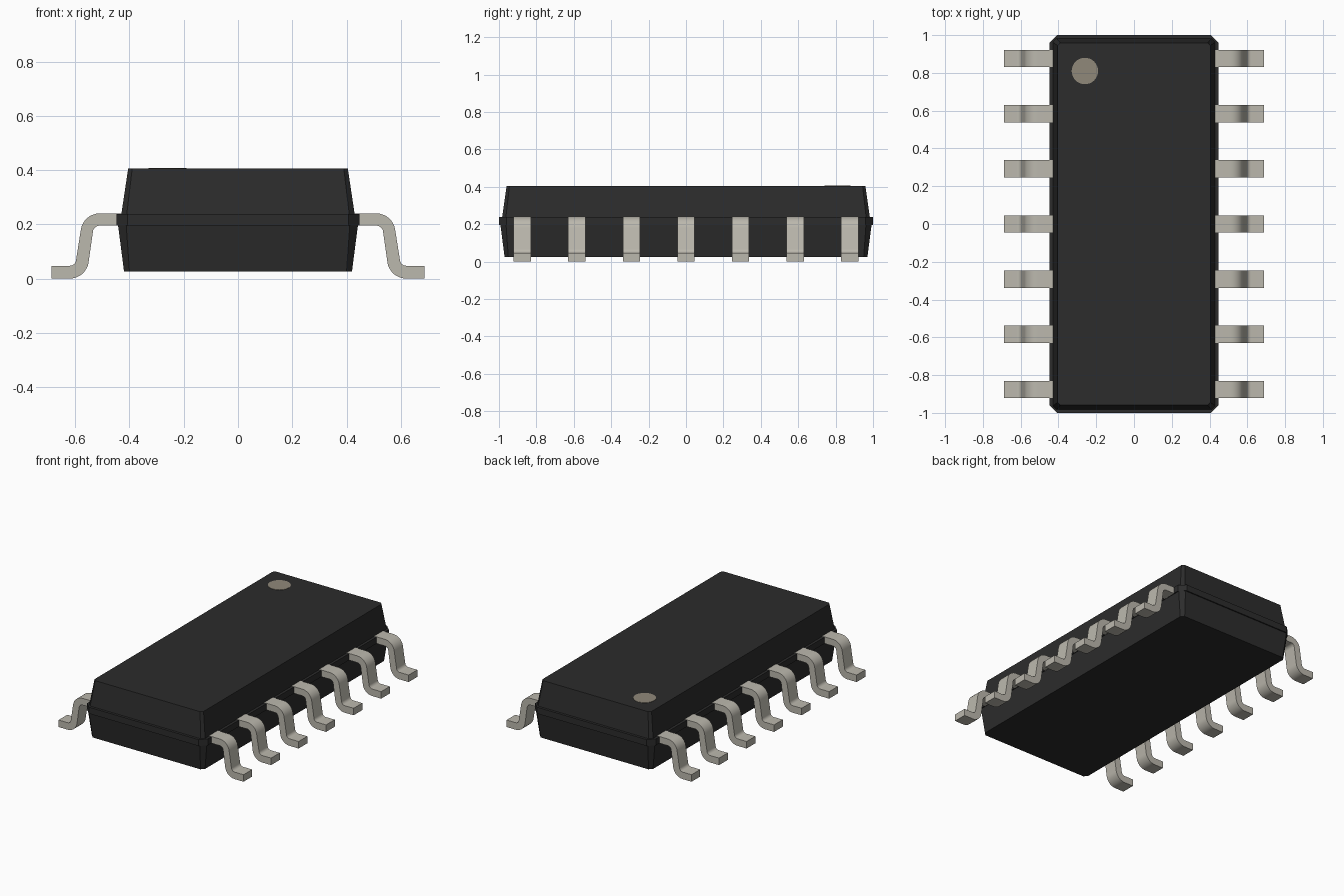
import bpy, bmesh, math

if "Cube" in bpy.data.objects:
    bpy.data.objects.remove(bpy.data.objects["Cube"], do_unlink=True)


def material(name, rgb):
    m = bpy.data.materials.new(name)
    m.use_nodes = True
    m.diffuse_color = (*rgb, 1)
    b = m.node_tree.nodes["Principled BSDF"]
    b.inputs["Base Color"].default_value = (*rgb, 1)
    b.inputs["Roughness"].default_value = 0.6
    return m


black = material("black plastic", (0.025, 0.025, 0.025))
metal = material("tinned metal", (0.50, 0.48, 0.42))
mark = material("marker beige", (0.28, 0.25, 0.195))


def finish(name, bm, mat):
    bmesh.ops.recalc_face_normals(bm, faces=bm.faces)
    me = bpy.data.meshes.new(name)
    bm.to_mesh(me)
    bm.free()
    me.materials.append(mat)
    ob = bpy.data.objects.new(name, me)
    bpy.context.collection.objects.link(ob)
    return ob


def loft(name, rings, mat):
    """Skin equal-length closed loops and cap both ends."""
    bm = bmesh.new()
    loops = [[bm.verts.new(p) for p in r] for r in rings]
    n = len(loops[0])
    for a, b in zip(loops, loops[1:]):
        for i in range(n):
            j = (i + 1) % n
            bm.faces.new((a[i], a[j], b[j], b[i]))
    bm.faces.new(loops[0])
    bm.faces.new(loops[-1])
    return finish(name, bm, mat)


def octagon(z, hx, hy, c):
    """Rectangle with chamfered corners."""
    return [(hx, hy - c, z), (hx - c, hy, z), (c - hx, hy, z), (-hx, hy - c, z),
            (-hx, c - hy, z), (c - hx, -hy, z), (hx - c, -hy, z), (hx, c - hy, z)]


# Body: tapered lower half, narrow parting rim, tapered upper half
loft("package_body", [
    octagon(0.025, 0.42, 0.97, 0.02),
    octagon(0.195, 0.442, 0.992, 0.03),
    octagon(0.195, 0.448, 1.0, 0.04),
    octagon(0.238, 0.448, 1.0, 0.04),
    octagon(0.238, 0.43, 0.983, 0.02),
    octagon(0.405, 0.405, 0.959, 0.015),
], black)

# Pin one marker: thin disc on the top face
bm = bmesh.new()
bmesh.ops.create_cone(bm, cap_ends=True, segments=32, radius1=0.07, radius2=0.07, depth=0.004)
bmesh.ops.translate(bm, verts=bm.verts, vec=(-0.26, 0.81, 0.405))
finish("pin_one_marker", bm, mark)


def arc(cx, cz, r, a0, a1, steps=8):
    return [(cx + r * math.cos(math.radians(a0 + (a1 - a0) * i / steps)),
             cz + r * math.sin(math.radians(a0 + (a1 - a0) * i / steps)))
            for i in range(steps + 1)]


# Gull-wing pin outline: two bends joined by a leaning leg
upper = [(0.425, 0.24)] + arc(0.51, 0.17, 0.07, 90, 9) + arc(0.62, 0.07, 0.023, 189, 270) + [(0.687, 0.047)]
lower = [(0.425, 0.195)] + arc(0.51, 0.17, 0.025, 90, 9) + arc(0.62, 0.07, 0.07, 189, 270) + [(0.687, 0.0)]

HALF_WIDTH = 0.046
PITCH = 0.292
for side, label in ((1, "left"), (-1, "right")):
    for k in range(7):
        y = (k - 3) * PITCH
        y0, y1 = y - HALF_WIDTH, y + HALF_WIDTH
        rings = [[(side * u[0], y0, u[1]), (side * u[0], y1, u[1]),
                  (side * l[0], y1, l[1]), (side * l[0], y0, l[1])]
                 for u, l in zip(upper, lower)]
        pin = loft(f"{label}_pin_{k + 1}", rings, metal)
        bpy.ops.object.select_all(action='DESELECT')
        pin.select_set(True)
        bpy.context.view_layer.objects.active = pin
        bpy.ops.object.shade_smooth_by_angle(angle=math.radians(30))
